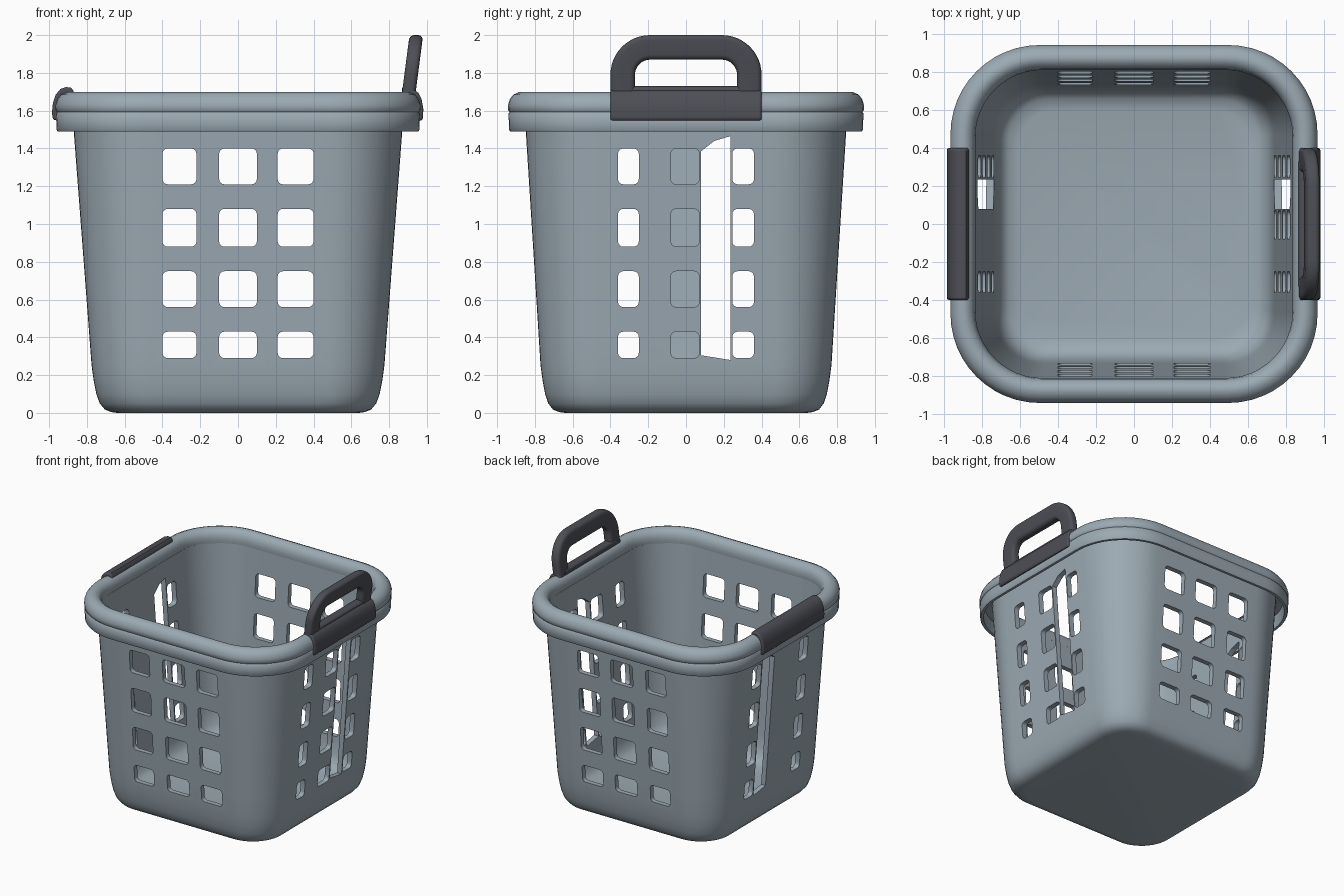
import bpy, bmesh, math
from mathutils import Vector

if "Cube" in bpy.data.objects:
    bpy.data.objects.remove(bpy.data.objects["Cube"])


def material(name, rgb):
    m = bpy.data.materials.new(name)
    m.diffuse_color = (*rgb, 1)
    m.use_nodes = True
    m.node_tree.nodes["Principled BSDF"].inputs["Base Color"].default_value = m.diffuse_color
    return m


GREY = material("blue grey plastic", (0.33, 0.40, 0.45))
DARK = material("dark grey plastic", (0.075, 0.078, 0.092))


def finish(bm, name, mat, angle=35):
    bmesh.ops.recalc_face_normals(bm, faces=bm.faces)
    me = bpy.data.meshes.new(name)
    bm.to_mesh(me)
    bm.free()
    ob = bpy.data.objects.new(name, me)
    bpy.context.collection.objects.link(ob)
    me.materials.append(mat)
    smooth(ob, angle)
    return ob


def smooth(ob, angle):
    bpy.ops.object.select_all(action='DESELECT')
    ob.select_set(True)
    bpy.context.view_layer.objects.active = ob
    bpy.ops.object.shade_smooth_by_angle(angle=math.radians(angle))


def rounded_rect(hx, hy, r, seg=12, flat=6):
    """Outline of a rounded rectangle, with extra points on the straight sides."""
    pts = []
    for k, (sx, sy) in enumerate([(1, 1), (-1, 1), (-1, -1), (1, -1)]):
        c = Vector((sx * (hx - r), sy * (hy - r)))
        for i in range(seg + 1):
            a = math.pi / 2 * (k + i / seg)
            pts.append(c + r * Vector((math.cos(a), math.sin(a))))
        nx, ny = [(-1, 1), (-1, -1), (1, -1), (1, 1)][k]
        a = math.pi / 2 * (k + 1)
        end = Vector((nx * (hx - r), ny * (hy - r))) + r * Vector((math.cos(a), math.sin(a)))
        last = pts[-1].copy()
        pts += [last.lerp(end, j / flat) for j in range(1, flat)]
    return pts


def loft(bm, rings, closed=False):
    """Skin a list of equal-length point rings; cap the ends unless closed."""
    vs = [[bm.verts.new(p) for p in ring] for ring in rings]
    n = len(vs[0])
    pairs = list(zip(vs, vs[1:])) + ([(vs[-1], vs[0])] if closed else [])
    for a, b in pairs:
        for i in range(n):
            j = (i + 1) % n
            bm.faces.new((a[i], a[j], b[j], b[i]))
    if not closed:
        bm.faces.new(vs[0])
        bm.faces.new(vs[-1])


def tub_ring(z, w, r, narrow):
    return [(p.x, p.y, z) for p in rounded_rect(w, w - narrow, r)]


# Basket body: outer wall up, inner wall down to the floor
outer = [(0, .64, .22, 0), (.004, .67, .23, 0), (.018, .705, .25, 0), (.05, .732, .27, .003),
         (.10, .75, .28, .004), (.17, .764, .29, .005)]
outer += [(.25 + 1.35 * t / 8, .775 + .103 * t / 8, .30 + .10 * t / 8, .005 + .018 * t / 8) for t in range(9)]
inner = [(.25 + 1.35 * t / 8, .735 + .10 * t / 8, .26 + .09 * t / 8, .005 + .015 * t / 8) for t in range(8, -1, -1)]
inner += [(.15, .72, .25, .004), (.09, .695, .24, .003), (.06, .66, .22, 0), (.045, .60, .18, 0)]
bm = bmesh.new()
loft(bm, [tub_ring(*p) for p in outer + inner])
body = finish(bm, "basket_body", GREY)

# Window cutters
bm = bmesh.new()
ROWS = [(.29, .43), (.56, .75), (.88, 1.08), (1.21, 1.40)]


def cut_prism(outline, axis, side):
    rings = []
    for d in (.6, 1.0):
        rings.append([(p[0], side * d, p[1]) if axis == 'y' else (side * d, p[0], p[1]) for p in outline])
    loft(bm, rings)


def window(a, b, z0, z1, axis, side):
    c = ((a + b) / 2, (z0 + z1) / 2)
    cut_prism([(p.x + c[0], p.y + c[1]) for p in
               rounded_rect((b - a) / 2, (z1 - z0) / 2, .028, 4, 1)], axis, side)


for side in (-1, 1):
    for z0, z1 in ROWS:
        for a, b in [(-.40, -.22), (-.10, .10), (.21, .40)]:
            window(a, b, z0, z1, 'y', side)
        for a, b in [(-.36, -.25), (-.08, .07), (.245, .36)]:
            if side == 1 or a != -.08:      # the left middle column is closed
                window(a, b, z0, z1, 'x', side)
    # tall open slot beside the middle column
    cut_prism([(.08, .305), (.235, .28), (.235, 1.465), (.15, 1.44), (.08, 1.385)], 'x', side)
cutter = finish(bm, "window_cutter", GREY)
cutter.hide_render = True
mod = body.modifiers.new("windows", 'BOOLEAN')
mod.operation = 'DIFFERENCE'
mod.solver = 'EXACT'
mod.object = cutter
bpy.context.view_layer.objects.active = body
bpy.ops.object.modifier_apply(modifier=mod.name)
bpy.data.objects.remove(cutter, do_unlink=True)
smooth(body, 35)

# Rolled rim with a hanging skirt
rim = [(1.49, .935), (1.49, .955), (1.497, .96), (1.585, .964), (1.592, .957), (1.60, .965), (1.63, .966),
       (1.66, .957), (1.685, .938), (1.70, .905), (1.697, .88), (1.68, .855), (1.655, .841),
       (1.62, .835), (1.59, .838), (1.585, .86), (1.585, .925)]
bm = bmesh.new()
loft(bm, [tub_ring(z, w, .47 - (.966 - w) * .9, .024) for z, w in rim], closed=True)
finish(bm, "rim", GREY, 50)


# Grip sleeves wrapped over the rim at both sides
def sleeve(name, profile):
    bm = bmesh.new()
    loft(bm, [[(x, y, z) for x, z in profile] for y in (-.40, .40)])
    ob = finish(bm, name, DARK, 40)
    bev = ob.modifiers.new("soft edges", 'BEVEL')
    bev.width = .012
    bev.segments = 3
    bev.limit_method = 'ANGLE'
    bev.angle_limit = math.radians(50)


sleeve("right_handle_base", [(.868, 1.66), (.872, 1.70), (.89, 1.715), (.93, 1.712), (.955, 1.695),
                             (.972, 1.66), (.981, 1.61), (.98, 1.555), (.97, 1.548), (.945, 1.55)])
sleeve("left_handle_folded", [(-.868, 1.66), (-.87, 1.705), (-.885, 1.722), (-.91, 1.725), (-.94, 1.715),
                              (-.965, 1.685), (-.98, 1.64), (-.985, 1.59), (-.98, 1.55), (-.945, 1.55)])

# Raised handle loop, leaning outward: rounded bar swept along an arch
path = [((.335, 1.62), 0), ((.335, 1.70), 0)]
R, N = .145, 12
for i in range(N + 1):
    a = math.pi / 2 * i / N
    path.append(((.335 - R + R * math.cos(a), 1.935 - R + R * math.sin(a)), a))
path += [((-y, z), math.pi - a) for (y, z), a in reversed(path)]
section = rounded_rect(.065, .036, .026, 5, 1)
rings = []
for (y, z), a in path:
    ring = []
    for p in section:
        py, pz = y + p.x * math.cos(a), z + p.x * math.sin(a)
        ring.append((.905 + .13 * (pz - 1.70) + p.y, py, pz))
    rings.append(ring)
bm = bmesh.new()
loft(bm, rings)
finish(bm, "right_handle_loop", DARK, 40)

# Lower bar closing the loop
bm = bmesh.new()
loft(bm, [[(.903 + p.y, y, 1.685 + p.x * .7) for p in section] for y in (-.33, .33)])
finish(bm, "right_handle_crossbar", DARK, 40)
